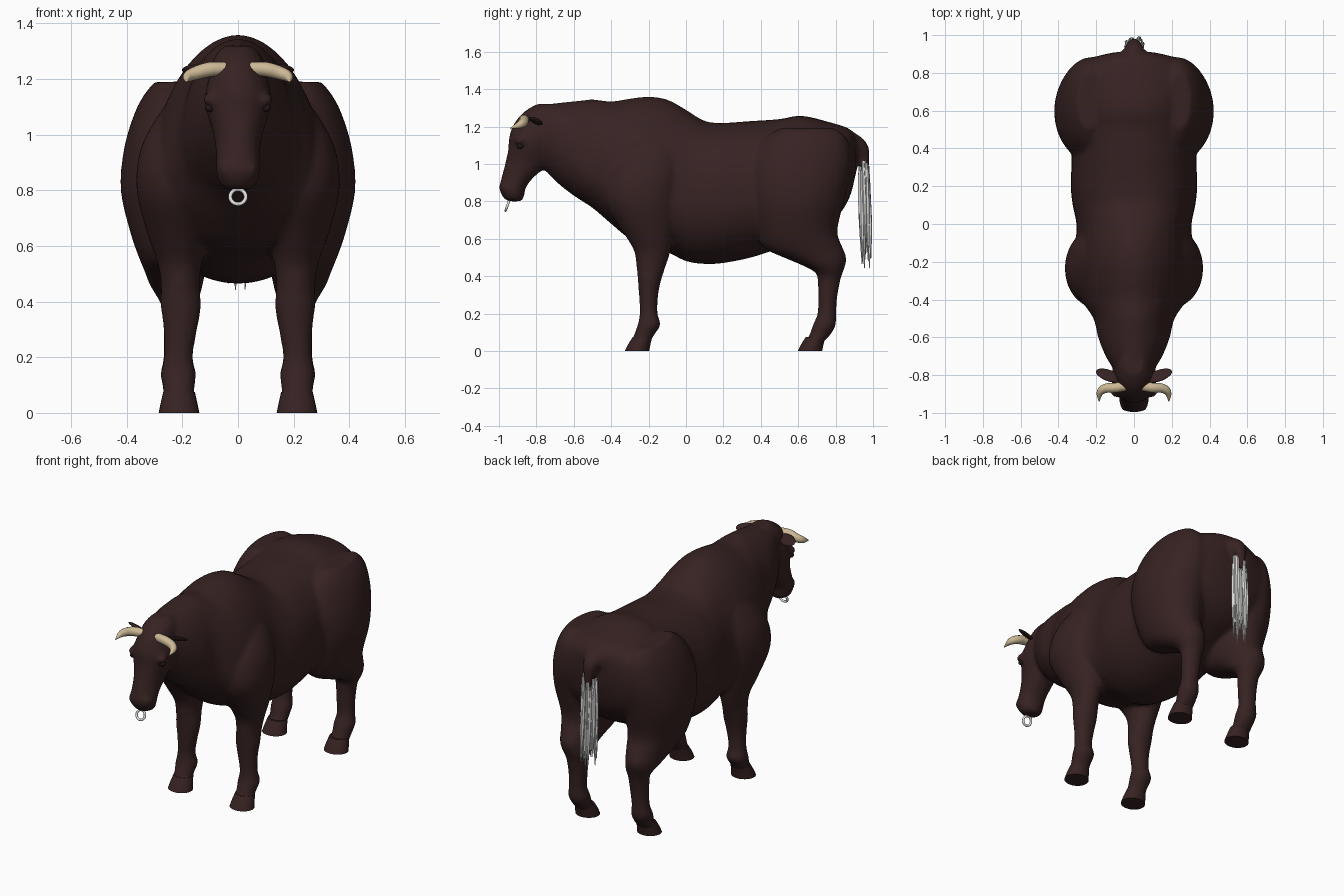
import bpy
import bmesh
import math
import random
from mathutils import Euler, Matrix, Vector

random.seed(4)
if "Cube" in bpy.data.objects:
    bpy.data.objects.remove(bpy.data.objects["Cube"], do_unlink=True)


def make_material(name, color):
    material = bpy.data.materials.new(name)
    material.use_nodes = True
    material.diffuse_color = (*color, 1)
    shader = next(n for n in material.node_tree.nodes if n.type == "BSDF_PRINCIPLED")
    shader.inputs["Base Color"].default_value = (*color, 1)
    shader.inputs["Roughness"].default_value = 0.8
    return material


HIDE = make_material("dark brown hide", (0.038, 0.016, 0.016))
HORN = make_material("pale horn", (0.60, 0.48, 0.30))
SILVER = make_material("light grey", (0.75, 0.75, 0.74))
BLACK = make_material("eye black", (0.015, 0.009, 0.009))


def smooth_rows(rows, steps=4):
    """Catmull-Rom interpolation through rows of numbers."""
    result = []
    for i in range(len(rows) - 1):
        a, b = rows[max(i - 1, 0)], rows[i]
        c, d = rows[i + 1], rows[min(i + 2, len(rows) - 1)]
        for step in range(steps):
            t = step / steps
            result.append([
                q + 0.5 * t * (r - p + t * (2 * p - 5 * q + 4 * r - s + t * (3 * (q - r) + s - p)))
                for p, q, r, s in zip(a, b, c, d)])
    result.append(list(rows[-1]))
    return result


def loft(bm, rings):
    """Skin a list of point rings and close both ends."""
    loops = [[bm.verts.new(point) for point in ring] for ring in rings]
    count = len(loops[0])
    for low, high in zip(loops, loops[1:]):
        for i in range(count):
            j = (i + 1) % count
            bm.faces.new((low[i], low[j], high[j], high[i]))
    bm.faces.new(loops[0][::-1])
    bm.faces.new(loops[-1])


def circle(count):
    return [(math.cos(math.tau * i / count), math.sin(math.tau * i / count)) for i in range(count)]


def slices(bm, rows, side=1):
    """Loft of level ellipses: z, y centre, y radius, x centre, x radius."""
    loft(bm, [[Vector((side * (x + rx * c), y + ry * s, z)) for c, s in circle(28)]
              for z, y, ry, x, rx in smooth_rows(rows)])


def tube(bm, path, sides=12):
    """Tapered tube through points of x, y, z, radius."""
    rows = smooth_rows(path)
    points = [Vector(row[:3]) for row in rows]
    last = len(points) - 1
    rings, normal, before = [], None, None
    for i, point in enumerate(points):
        tangent = (points[min(i + 1, last)] - points[max(i - 1, 0)]).normalized()
        if normal is None:
            normal = tangent.orthogonal().normalized()
        else:
            normal = before.rotation_difference(tangent) @ normal
        before = tangent
        across = tangent.cross(normal)
        rings.append([point + rows[i][3] * (normal * c + across * s) for c, s in circle(sides)])
    loft(bm, rings)


def ball(bm, centre, size, turn=(0, 0, 0)):
    matrix = (Matrix.Translation(centre) @ Euler(turn).to_matrix().to_4x4()
              @ Matrix.Diagonal((*size, 1)))
    bmesh.ops.create_uvsphere(bm, u_segments=20, v_segments=12, radius=1, matrix=matrix)


def finish(bm, name, material):
    bmesh.ops.recalc_face_normals(bm, faces=bm.faces)
    mesh = bpy.data.meshes.new(name)
    bm.to_mesh(mesh)
    bm.free()
    mesh.materials.append(material)
    obj = bpy.data.objects.new(name, mesh)
    bpy.context.collection.objects.link(obj)
    bpy.ops.object.select_all(action="DESELECT")
    obj.select_set(True)
    bpy.context.view_layer.objects.active = obj
    bpy.ops.object.shade_smooth_by_angle(angle=math.radians(50))
    return obj


# Trunk and neck: y, top, widest height, bottom, half width, squareness of the back
TRUNK = [
    (0.91, 1.15, 1.05, 0.96, 0.10, 2), (0.87, 1.19, 1.0, 0.81, 0.25, 2.1),
    (0.78, 1.22, 0.95, 0.69, 0.35, 2.1), (0.62, 1.258, 0.9, 0.60, 0.34, 2.1),
    (0.5, 1.24, 0.85, 0.55, 0.33, 2.2), (0.35, 1.23, 0.82, 0.50, 0.33, 2.2),
    (0.2, 1.22, 0.8, 0.47, 0.335, 2.2), (0.1, 1.23, 0.8, 0.465, 0.325, 2.1),
    (0, 1.29, 0.8, 0.48, 0.305, 2), (-0.1, 1.345, 0.8, 0.53, 0.31, 1.9),
    (-0.2, 1.36, 0.8, 0.57, 0.32, 1.9), (-0.3, 1.35, 0.82, 0.60, 0.31, 1.9),
    (-0.4, 1.335, 0.85, 0.68, 0.28, 1.9), (-0.5, 1.345, 0.95, 0.765, 0.215, 2),
    (-0.6, 1.335, 1.04, 0.83, 0.19, 2), (-0.7, 1.325, 1.1, 0.91, 0.15, 2),
    (-0.78, 1.31, 1.15, 1.0, 0.10, 2)]


def trunk_ring(y, top, middle, bottom, width, power):
    ring = []
    for c, s in circle(40):
        bend = 2 / power if s > 0 else 1
        x = math.copysign(abs(c) ** bend, c) * width
        height = abs(s) ** bend * (top - middle) if s > 0 else s * (middle - bottom)
        ring.append(Vector((x, y, middle + height)))
    return ring


body = bmesh.new()
loft(body, [trunk_ring(*row) for row in smooth_rows(TRUNK)])

# Head, from chin to poll
slices(body, [
    (0.80, -0.915, 0.035, 0, 0.035), (0.82, -0.922, 0.056, 0, 0.066),
    (0.87, -0.928, 0.071, 0, 0.080), (0.92, -0.905, 0.083, 0, 0.079),
    (1.0, -0.853, 0.115, 0, 0.088), (1.08, -0.825, 0.125, 0, 0.112),
    (1.15, -0.812, 0.133, 0, 0.118), (1.22, -0.79, 0.127, 0, 0.10),
    (1.28, -0.758, 0.107, 0, 0.085), (1.32, -0.74, 0.06, 0, 0.05)])

FRONT_LEG = [
    (0.04, -0.245, 0.05, 0.212, 0.06), (0.09, -0.222, 0.055, 0.213, 0.057),
    (0.14, -0.197, 0.062, 0.214, 0.065), (0.2, -0.2, 0.048, 0.214, 0.052),
    (0.3, -0.2, 0.052, 0.207, 0.061), (0.38, -0.195, 0.063, 0.205, 0.073),
    (0.46, -0.186, 0.08, 0.207, 0.07), (0.54, -0.18, 0.1, 0.21, 0.08),
    (0.64, -0.2, 0.14, 0.215, 0.11), (0.8, -0.235, 0.2, 0.21, 0.155),
    (0.95, -0.22, 0.2, 0.2, 0.15), (1.08, -0.18, 0.15, 0.17, 0.11),
    (1.18, -0.14, 0.07, 0.13, 0.06)]
HIND_LEG = [
    (0.04, 0.68, 0.05, 0.212, 0.06), (0.09, 0.718, 0.057, 0.214, 0.057),
    (0.14, 0.74, 0.062, 0.216, 0.063), (0.2, 0.753, 0.05, 0.216, 0.052),
    (0.28, 0.757, 0.051, 0.212, 0.056), (0.38, 0.765, 0.061, 0.212, 0.063),
    (0.42, 0.765, 0.074, 0.215, 0.079), (0.46, 0.735, 0.118, 0.222, 0.096),
    (0.5, 0.69, 0.168, 0.225, 0.108), (0.55, 0.63, 0.21, 0.225, 0.128),
    (0.64, 0.595, 0.215, 0.23, 0.155), (0.8, 0.595, 0.25, 0.235, 0.187),
    (0.95, 0.605, 0.275, 0.23, 0.18), (1.07, 0.625, 0.255, 0.225, 0.15),
    (1.14, 0.64, 0.215, 0.23, 0.11), (1.19, 0.65, 0.15, 0.24, 0.06)]

for side in (1, -1):
    slices(body, FRONT_LEG, side)
    slices(body, HIND_LEG, side)
    # Brow and nostril swelling
    ball(body, (side * 0.096, -0.885, 1.125), (0.032, 0.035, 0.025))
    ball(body, (side * 0.04, -0.962, 0.875), (0.033, 0.033, 0.035))

# Tail, blending into the rump
tube(body, [(0, 0.78, 1.11, 0.11), (0, 0.875, 1.10, 0.078), (0, 0.932, 1.08, 0.05),
            (0, 0.953, 1.02, 0.031), (0, 0.957, 0.94, 0.02)])

# Fuse the body volumes into one smooth skin
bull = finish(body, "body", HIDE)
remesh = bull.modifiers.new("fuse", "REMESH")
remesh.mode = "VOXEL"
remesh.voxel_size = 0.012
remesh.use_smooth_shade = True
soften = bull.modifiers.new("soften", "SMOOTH")
soften.factor = 0.5
soften.iterations = 10
for modifier_name in ("fuse", "soften"):
    bpy.ops.object.modifier_apply(modifier=modifier_name)

for side, label in ((1, "left"), (-1, "right")):
    # Hooves
    for shift, place in ((0, "front"), (0.925, "hind")):
        bm = bmesh.new()
        slices(bm, [(0, shift - 0.262, 0.065, 0.212, 0.073),
                    (0.035, shift - 0.25, 0.06, 0.212, 0.066),
                    (0.075, shift - 0.232, 0.052, 0.212, 0.057)], side)
        finish(bm, f"{place}_{label}_hoof", HIDE)

    # Horn sweeping outward, then forward
    bm = bmesh.new()
    tube(bm, [(side * x, y, z, r) for x, y, z, r in (
        (0.045, -0.86, 1.237, 0.024), (0.10, -0.867, 1.235, 0.027),
        (0.15, -0.87, 1.222, 0.025), (0.18, -0.892, 1.208, 0.019),
        (0.185, -0.94, 1.19, 0.002))])
    finish(bm, f"{label}_horn", HORN)

    # Leaf-shaped ear, sloping down behind the horn
    bm = bmesh.new()
    ball(bm, (side * 0.135, -0.802, 1.23), (0.07, 0.036, 0.011),
         (math.radians(-35), 0, side * math.radians(20)))
    finish(bm, f"{label}_ear", HIDE)

    # Eye
    bm = bmesh.new()
    ball(bm, (side * 0.101, -0.886, 1.097), (0.018, 0.018, 0.016))
    finish(bm, f"{label}_eye", BLACK)

# Nose ring
ring_turn = Matrix.Translation((0, -0.955, 0.777)) @ Matrix.Rotation(math.radians(-20), 4, "X")
bm = bmesh.new()
tube_profile = [(0.028 + 0.007 * c, 0.007 * s) for c, s in circle(10)]
hoop = circle(32)
rings = [[ring_turn @ Vector((radius * u, depth, radius * v)) for radius, depth in tube_profile]
         for u, v in hoop + hoop[:1]]
loft(bm, rings)
bmesh.ops.delete(bm, geom=[f for f in bm.faces if len(f.verts) > 4], context="FACES_ONLY")
bmesh.ops.remove_doubles(bm, verts=bm.verts, dist=0.0001)
finish(bm, "nose_ring", SILVER)

# Loose switch of hair at the end of the tail
bm = bmesh.new()
for strand in range(24):
    x, y = random.uniform(-0.04, 0.04), random.uniform(0.925, 0.975)
    top, tip = random.uniform(0.92, 1.03), random.uniform(0.43, 0.66)
    drift, back = random.uniform(-0.015, 0.015), random.uniform(0.005, 0.02)
    middle = (top + tip) / 2
    tube(bm, [(x, y, top, 0.008), (x + drift / 2, y + back / 2, middle, 0.013),
              (x + drift, min(y + back, 0.992), tip, 0.002)], sides=6)
finish(bm, "tail_hair", SILVER)
